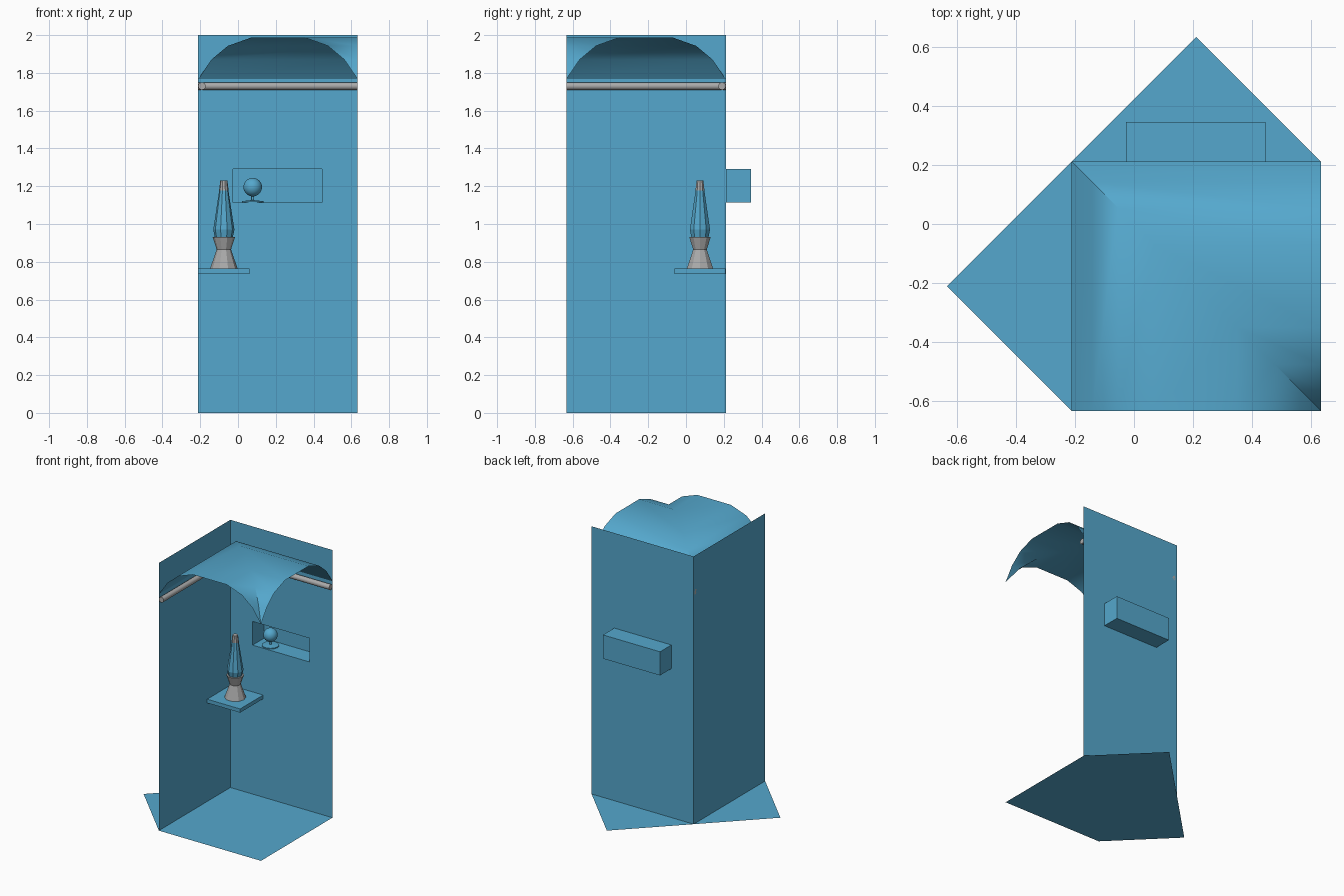
import bpy, bmesh, math

if "Cube" in bpy.data.objects:
    bpy.data.objects.remove(bpy.data.objects["Cube"])

A, B = 0.633, 0.211          # outer extent, wall offset


def material(name, rgb):
    m = bpy.data.materials.new(name)
    m.diffuse_color = (*rgb, 1)
    m.use_nodes = True
    m.node_tree.nodes["Principled BSDF"].inputs["Base Color"].default_value = m.diffuse_color
    return m


BLUE = material("blue", (0.09, 0.39, 0.61))
GREY = material("grey", (0.4, 0.4, 0.4))


def mesh_object(name, verts, faces, mat, smooth=None):
    me = bpy.data.meshes.new(name)
    me.from_pydata(verts, [], faces)
    me.materials.append(mat)
    ob = bpy.data.objects.new(name, me)
    bpy.context.collection.objects.link(ob)
    if smooth:
        bpy.ops.object.select_all(action='DESELECT')
        ob.select_set(True)
        bpy.context.view_layer.objects.active = ob
        bpy.ops.object.shade_smooth_by_angle(angle=math.radians(smooth))
    return ob


def lathe(name, profile, x, y, sides, mat, smooth=None):
    # rings of (radius, z), closed with a cap at both ends
    verts = [(x + r * math.cos(2 * math.pi * i / sides),
              y + r * math.sin(2 * math.pi * i / sides), z)
             for r, z in profile for i in range(sides)]
    faces = [(k * sides + i, k * sides + (i + 1) % sides,
              (k + 1) * sides + (i + 1) % sides, (k + 1) * sides + i)
             for k in range(len(profile) - 1) for i in range(sides)]
    faces.append(tuple(reversed(range(sides))))
    faces.append(tuple(range(len(verts) - sides, len(verts))))
    return mesh_object(name, verts, faces, mat, smooth)


# floor: square with one corner spread into a long diagonal edge
mesh_object("floor", [(B, A, 0), (-A, -B, 0), (-B, -A, 0), (A, -A, 0), (A, B, 0)],
            [(0, 1, 2, 3, 4)], BLUE)

# left wall
mesh_object("left_wall", [(-B, -A, 0), (-B, B, 0), (-B, B, 2), (-B, -A, 2)],
            [(0, 1, 2, 3)], BLUE)

# back wall with an open niche: 3 x 3 grid whose middle cell is pushed back
xs, zs = (-B, -0.027, 0.445, A), (0, 1.113, 1.29, 2)
verts = [(x, B, z) for z in zs for x in xs]
faces = [(r * 4 + c, r * 4 + c + 1, r * 4 + c + 5, r * 4 + c + 4)
         for r in range(3) for c in range(3) if (r, c) != (1, 1)]
rim = (5, 6, 10, 9)
verts += [(verts[i][0], 0.345, verts[i][2]) for i in rim]
faces += [(rim[i], rim[(i + 1) % 4], 16 + (i + 1) % 4, 16 + i) for i in range(4)]
faces.append((16, 17, 18, 19))
mesh_object("back_wall_with_niche", verts, faces, BLUE)

# arched canopy: profile swept along both walls and mitred in the corner
half = [(0, 1.767), (0.07, 1.87), (0.157, 1.943), (0.283, 1.988)]
span = A + B
profile = half + [(span - d, z) for d, z in reversed(half)]
verts, faces = [], []
for d, z in profile:
    verts += [(-B + d, -A, z), (-B + d, B - d, z), (A, B - d, z)]
for k in range(len(profile) - 1):
    for c in range(2):
        faces.append((k * 3 + c, k * 3 + 3 + c, k * 3 + 4 + c, k * 3 + 1 + c))
canopy = mesh_object("canopy", verts, faces, BLUE)
bm = bmesh.new()
bm.from_mesh(canopy.data)
bmesh.ops.remove_doubles(bm, verts=bm.verts, dist=1e-4)
bm.to_mesh(canopy.data)
bm.free()
bpy.context.view_layer.objects.active = canopy
canopy.select_set(True)
bpy.ops.object.shade_smooth_by_angle(angle=math.radians(35))

# curtain rods along both walls
mid = (A - B) / 2
for name, loc, rot in (("left_rod", (-B + 0.02, -mid, 1.73), (math.pi / 2, 0, 0)),
                       ("back_rod", (mid, B - 0.02, 1.73), (0, math.pi / 2, 0))):
    rod = lathe(name, [(0.02, -span / 2), (0.02, span / 2)], 0, 0, 16, GREY, 40)
    rod.location, rod.rotation_euler = loc, rot

# corner shelf
bpy.ops.mesh.primitive_cube_add(size=1, location=(-0.075, 0.074, 0.75))
shelf = bpy.context.object
shelf.name = "corner_shelf"
shelf.dimensions = (0.272, 0.272, 0.028)
shelf.data.materials.append(BLUE)

# tall lamp on the shelf
LX, LY = -0.075, 0.074
lathe("lamp_base", [(0.073, 0.764), (0.038, 0.865), (0.06, 0.932)], LX, LY, 10, GREY)
lathe("lamp_glass", [(0.048, 0.932), (0.056, 0.97), (0.024, 1.18)], LX, LY, 10, BLUE)
lathe("lamp_cap", [(0.025, 1.178), (0.019, 1.23)], LX, LY, 10, GREY)

# footed ball standing in the niche
BX, BY = 0.078, 0.272
lathe("ball_foot", [(0.058, 1.114), (0.058, 1.121), (0.008, 1.126), (0.008, 1.155)],
      BX, BY, 20, BLUE, 30)
bpy.ops.mesh.primitive_uv_sphere_add(segments=24, ring_count=14, radius=0.049,
                                     location=(BX, BY, 1.195))
ball = bpy.context.object
ball.name = "ball"
ball.data.materials.append(BLUE)
bpy.ops.object.shade_smooth()
